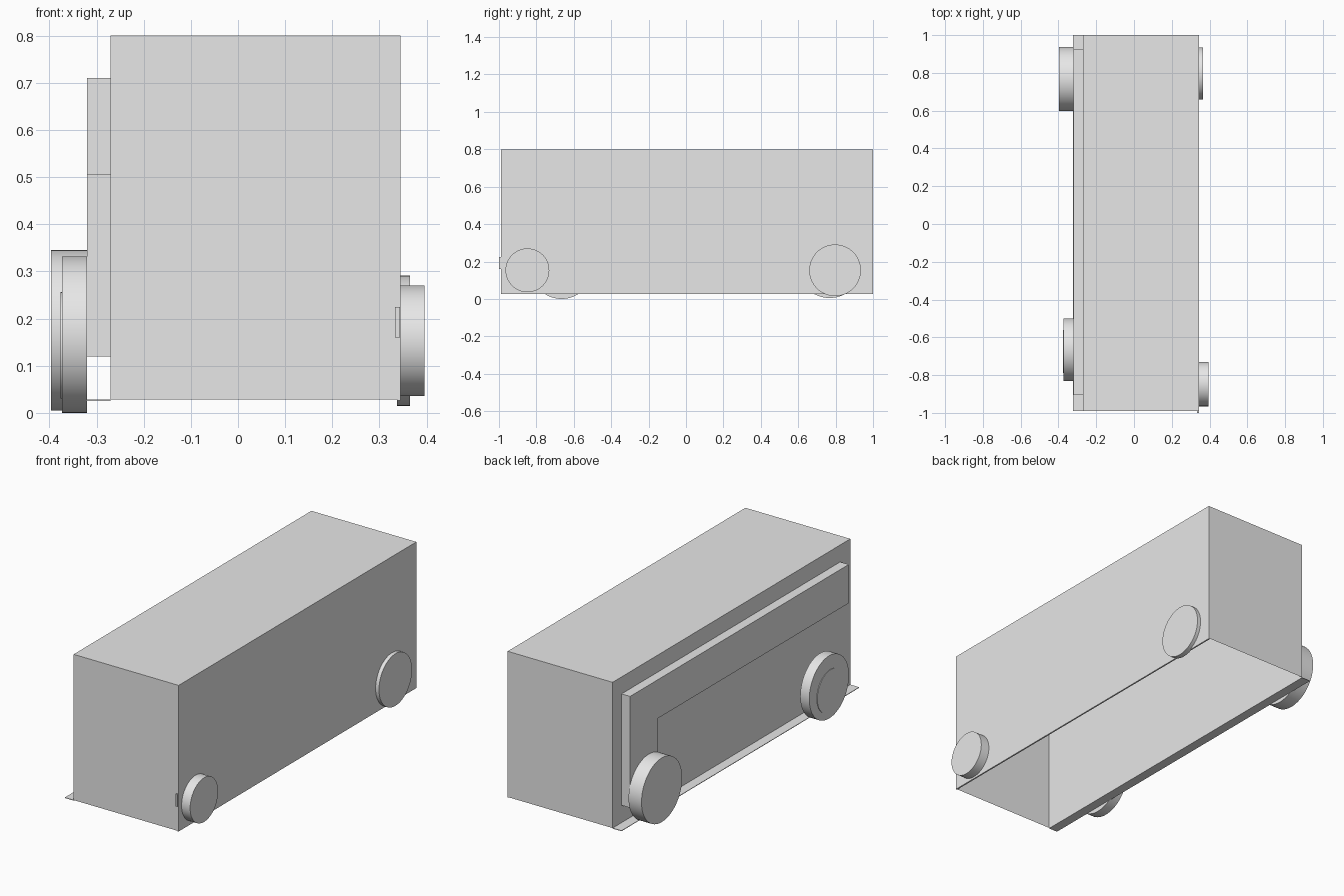
import bpy, bmesh, math
from mathutils import Matrix, Vector

old = bpy.data.objects.get("Cube")
if old:
    bpy.data.objects.remove(old, do_unlink=True)

grey = bpy.data.materials.new("light_grey")
grey.use_nodes = True
grey.diffuse_color = (0.8, 0.8, 0.8, 1)
grey.node_tree.nodes["Principled BSDF"].inputs["Base Color"].default_value = (0.8, 0.8, 0.8, 1)


def finish(bm, name):
    mesh = bpy.data.meshes.new(name)
    bm.to_mesh(mesh)
    bm.free()
    mesh.materials.append(grey)
    obj = bpy.data.objects.new(name, mesh)
    bpy.context.collection.objects.link(obj)
    return obj


def box_mesh(lo, hi):
    bm = bmesh.new()
    lo, hi = Vector(lo), Vector(hi)
    size = Matrix.Diagonal((*(hi - lo), 1))
    bmesh.ops.create_cube(bm, size=1, matrix=Matrix.Translation((lo + hi) / 2) @ size)
    return bm


def disc(name, x0, x1, y, z, radius):
    bm = bmesh.new()
    turn = Matrix.Rotation(math.pi / 2, 4, 'Y')
    bmesh.ops.create_cone(bm, cap_ends=True, segments=64, radius1=radius, radius2=radius,
                          depth=x1 - x0, matrix=Matrix.Translation(((x0 + x1) / 2, y, z)) @ turn)
    obj = finish(bm, name)
    bpy.ops.object.select_all(action='DESELECT')
    obj.select_set(True)
    bpy.context.view_layer.objects.active = obj
    bpy.ops.object.shade_smooth_by_angle(angle=math.radians(40))


def push_faces(bm, faces, distance):
    result = bmesh.ops.extrude_face_region(bm, geom=faces)
    verts = [g for g in result["geom"] if isinstance(g, bmesh.types.BMVert)]
    bmesh.ops.translate(bm, verts=verts, vec=(distance, 0, 0))


def in_band(c):
    return 0.505 < c.z < 0.71 and -0.905 < c.y < 0.925


def in_leg(c):
    return 0.12 < c.z < 0.71 and 0.69 < c.y < 0.925


def in_window(c):
    return 0.52 < c.z < 0.733 and abs(c.y) < 0.915


# Hollow body, open below
left, right, bottom = 0.345, -0.27, 0.028
body = box_mesh((right, -0.99, bottom), (left, 1, 0.8))
bmesh.ops.delete(body, geom=[f for f in body.faces if f.normal.z < -0.9], context='FACES')
cuts = [(1, y) for y in (-0.915, -0.905, 0.69, 0.915, 0.925)]
cuts += [(2, z) for z in (0.12, 0.505, 0.52, 0.71, 0.733)]
for axis, value in cuts:
    normal = Vector((0, 0, 0))
    normal[axis] = 1
    bmesh.ops.bisect_plane(body, geom=body.verts[:] + body.edges[:] + body.faces[:],
                           plane_co=normal * value, plane_no=normal)

# Raised hollow side panel and shallow window recess
centres = [(f, f.calc_center_median()) for f in body.faces]
panel = [f for f, c in centres if c.x < right + 0.001 and (in_band(c) or in_leg(c))]
window = [f for f, c in centres if c.x > left - 0.001 and in_window(c)]
push_faces(body, panel, -0.05)
push_faces(body, window, -0.013)
body.normal_update()
bmesh.ops.dissolve_limit(body, angle_limit=0.01, verts=body.verts[:], edges=body.edges[:])
finish(body, "body_shell")

# Lower edges and corner tab
finish(box_mesh((-0.322, -0.99, 0.025), (right, 1, 0.028)), "side_sill")
finish(box_mesh((0.337, -0.99, 0.026), (left, 1, 0.028)), "lower_lip")
finish(box_mesh((0.333, -1, 0.16), (0.343, -0.99, 0.225)), "corner_tab")

# Wheels
disc("left_front_wheel", 0.345, 0.395, -0.848, 0.153, 0.117)
disc("left_rear_wheel", 0.337, 0.365, 0.797, 0.153, 0.138)
disc("right_front_wheel", -0.373, -0.32, -0.665, 0.166, 0.166)
disc("right_rear_wheel", -0.396, -0.32, 0.768, 0.175, 0.17)
disc("right_front_hub", -0.376, -0.372, -0.675, 0.143, 0.113)
